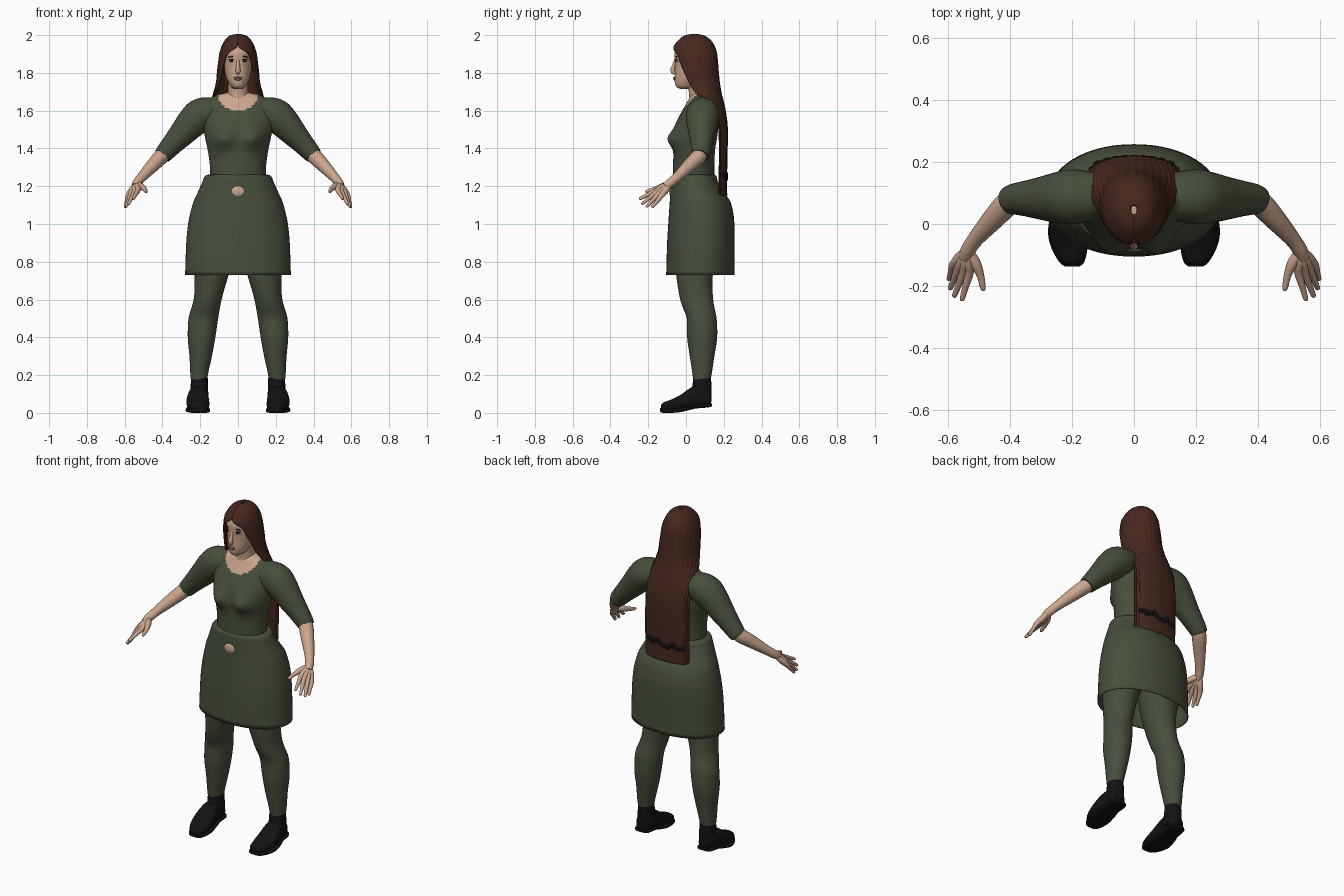
import bpy, bmesh, math, random
from mathutils import Vector

random.seed(4)
if "Cube" in bpy.data.objects:
    bpy.data.objects.remove(bpy.data.objects["Cube"], do_unlink=True)


def material(name, r, g, b):
    m = bpy.data.materials.new(name)
    m.use_nodes = True
    m.diffuse_color = (r, g, b, 1)
    bsdf = next(n for n in m.node_tree.nodes if n.type == "BSDF_PRINCIPLED")
    bsdf.inputs["Base Color"].default_value = (r, g, b, 1)
    bsdf.inputs["Roughness"].default_value = 0.8
    return m


GREEN = material("olive cloth", 0.064, 0.078, 0.046)
SKIN = material("skin", 0.60, 0.38, 0.27)
HAIR = material("brown hair", 0.062, 0.021, 0.013)
BLACK = material("black leather", 0.006, 0.006, 0.007)
WHITE = material("eye white", 0.55, 0.5, 0.46)
LIPS = material("lips", 0.38, 0.17, 0.13)


def smooth_keys(keys, sub):
    """Catmull-Rom interpolation of a list of number tuples."""
    out = []
    for i in range(len(keys) - 1):
        a, b, c, d = (keys[min(max(j, 0), len(keys) - 1)] for j in range(i - 1, i + 3))
        for s in range(sub):
            t = s / sub
            out.append([q + 0.5 * t * (r - p + t * (2 * p - 5 * q + 4 * r - e + t * (3 * (q - r) + e - p)))
                        for p, q, r, e in zip(a, b, c, d)])
    return out + [list(keys[-1])]


def skin_rings(name, rings, mats, closed=True, caps=True):
    """Join rings of points into one surface."""
    bm = bmesh.new()
    rows = [[bm.verts.new(p) for p in ring] for ring in rings]
    n = len(rows[0])
    for a, b in zip(rows, rows[1:]):
        for i in range(n if closed else n - 1):
            j = (i + 1) % n
            bm.faces.new((a[i], a[j], b[j], b[i]))
    if caps:
        bm.faces.new(rows[0])
        bm.faces.new(rows[-1])
    bmesh.ops.recalc_face_normals(bm, faces=bm.faces)
    return finish(name, bm, mats)


def finish(name, bm, mats):
    mesh = bpy.data.meshes.new(name)
    bm.to_mesh(mesh)
    bm.free()
    for m in mats:
        mesh.materials.append(m)
    ob = bpy.data.objects.new(name, mesh)
    bpy.context.collection.objects.link(ob)
    return ob


def loft(name, keys, mat, side=1, n=40, sub=4, power=1.0, along_y=False, caps=True, shape=None):
    """Keys are (station, x0, x1, b0, b1); stations run along z, or along y."""
    rings = []
    for t, x0, x1, b0, b1 in smooth_keys(keys, sub):
        ring = []
        for i in range(n):
            c, s = math.cos(math.tau * i / n), math.sin(math.tau * i / n)
            a = (x0 + x1) / 2 + (x1 - x0) / 2 * math.copysign(abs(c) ** power, c)
            b = (b0 + b1) / 2 + (b1 - b0) / 2 * math.copysign(abs(s) ** power, s)
            p = Vector((a * side, t, b) if along_y else (a * side, b, t))
            ring.append(shape(p) if shape else p)
        rings.append(ring)
    return skin_rings(name, rings, [mat], caps=caps)


def body(keys):
    """Symmetric loft keys from (z, half width, front, back)."""
    return [(z, -w, w, f, b) for z, w, f, b in keys]


def tube(name, keys, mat, side=1, n=20, sub=5):
    """Tapered round limb through (x, y, z, radius) keys."""
    pts = smooth_keys(keys, sub)
    cs = [Vector(p[:3]) for p in pts]
    rings = []
    for i, p in enumerate(pts):
        t = (cs[min(i + 1, len(cs) - 1)] - cs[max(i - 1, 0)]).normalized()
        u = t.cross(Vector((0, 1, 0))).normalized()
        v = t.cross(u)
        ring = [cs[i] + p[3] * (u * math.cos(math.tau * k / n) + v * math.sin(math.tau * k / n))
                for k in range(n)]
        rings.append([(q.x * side, q.y, q.z) for q in ring])
    return skin_rings(name, rings, [mat])


def blob(name, loc, size, mat, tilt=0.0):
    bm = bmesh.new()
    bmesh.ops.create_uvsphere(bm, u_segments=20, v_segments=12, radius=1)
    ob = finish(name, bm, [mat])
    ob.location, ob.scale, ob.rotation_euler = loc, size, (0, tilt, 0)
    return ob


# Shirt body with bust, skin showing inside the round neckline
def bust(p):
    if p.y < 0.04:
        d = ((abs(p.x) - 0.08) / 0.055) ** 2 + ((p.z - 1.45) / 0.055) ** 2
        p.y -= 0.042 * math.exp(-d)
    return p


shirt = loft("shirt", body([
    (1.23, .147, -.07, .15), (1.32, .15, -.068, .15), (1.40, .162, -.066, .155),
    (1.46, .175, -.066, .165), (1.53, .186, -.055, .172), (1.60, .188, -.02, .172),
    (1.65, .17, .008, .16), (1.68, .12, .025, .14), (1.695, .06, .04, .12)]),
    GREEN, n=96, sub=8, shape=bust)
shirt.data.materials.append(SKIN)
for f in shirt.data.polygons:
    c = f.center
    if c.y < 0.1 and (c.x / .105) ** 2 + ((c.z - 1.68) / .08) ** 2 < 1:
        f.material_index = 1

# Skirt: open at the hem, turned in at the waist
skirt = loft("skirt", body([
    (.73, .28, -.105, .256), (.9, .274, -.1, .257), (1.0, .264, -.094, .256),
    (1.06, .252, -.09, .25), (1.12, .235, -.086, .234), (1.17, .212, -.083, .2),
    (1.22, .19, -.081, .17), (1.255, .174, -.078, .16), (1.262, .145, -.06, .14)]),
    GREEN, n=64, sub=5, power=.94, caps=False)
wall = skirt.modifiers.new("cloth", "SOLIDIFY")
wall.thickness, wall.offset = 0.004, -1
blob("belly_patch", (0, -.077, 1.173), (.036, .012, .03), SKIN)

# Neck and head
loft("neck", body([(1.60, .075, .01, .14), (1.65, .062, .015, .13), (1.70, .054, .015, .125),
                   (1.77, .054, .0, .12)]), SKIN)
loft("head", body([
    (1.715, .02, -.03, .03), (1.727, .037, -.052, .06), (1.755, .054, -.06, .09),
    (1.79, .066, -.059, .12), (1.83, .072, -.058, .135), (1.87, .075, -.06, .14),
    (1.91, .074, -.06, .135), (1.95, .058, -.04, .12), (1.975, .03, 0, .09)]), SKIN)
tube("nose", [(0, -.052, 1.88, .007), (0, -.06, 1.85, .009), (0, -.07, 1.82, .012),
              (0, -.068, 1.805, .012), (0, -.056, 1.797, .008)], SKIN, n=14)
blob("upper_lip", (0, -.06, 1.775), (.023, .008, .005), LIPS)
blob("lower_lip", (0, -.06, 1.766), (.02, .008, .006), LIPS)
for side, tag in ((1, "left"), (-1, "right")):
    blob(tag + "_eye", (.033 * side, -.046, 1.863), (.014, .009, .007), WHITE)
    blob(tag + "_iris", (.033 * side, -.053, 1.863), (.0065, .004, .0065), BLACK)
    blob(tag + "_lashes", (.034 * side, -.05, 1.87), (.017, .007, .003), BLACK, .1 * side)
    blob(tag + "_eyebrow", (.034 * side, -.05, 1.886), (.02, .007, .003), HAIR, .12 * side)

# Long hair: a cap whose front opens for the face, then a sheet down the back
rings = []
for z, w, f, b, gap in smooth_keys([
        (2.0, .01, .03, .06, 0), (1.99, .045, -.01, .1, 0), (1.965, .068, -.04, .13, 0),
        (1.935, .083, -.062, .148, 6), (1.90, .093, -.064, .158, 36), (1.85, .1, -.06, .163, 47),
        (1.80, .105, -.05, .167, 55), (1.75, .11, -.04, .172, 63), (1.69, .125, -.015, .182, 74),
        (1.64, .138, .02, .195, 92), (1.58, .146, .06, .207, 106), (1.5, .15, .08, .215, 112),
        (1.35, .15, .1, .213, 110), (1.2, .145, .11, .21, 106), (1.15, .14, .11, .213, 104)], 4):
    ring = []
    for i in range(81):
        a = math.radians(max(gap, 0) + (360 - 2 * max(gap, 0)) * i / 80)
        strand = 1 + .012 * math.sin(i * 1.3) * min(1, (2 - z) * 8)
        ring.append((w * strand * math.sin(a), (f + b) / 2 - (b - f) / 2 * strand * math.cos(a), z))
    rings.append(ring)
hair = skin_rings("long_hair", rings, [HAIR], closed=False, caps=False)
wall = hair.modifiers.new("thickness", "SOLIDIFY")
wall.thickness, wall.offset = 0.012, 0

# Ragged dark band across the hair ends
for i in range(9):
    x = -.112 + .028 * i
    y = .16 + .054 * math.sqrt(1 - (x / .15) ** 2)
    blob("hair_tatter", (x, y, 1.25 + random.uniform(-.012, .012)),
         (.019, .009, random.uniform(.014, .026)), BLACK, random.uniform(-.6, .6))

for side, tag in ((1, "left"), (-1, "right")):
    # Sleeve with cuff, forearm and hand
    tube(tag + "_sleeve", [(.1, .09, 1.595, .072), (.19, .088, 1.58, .088), (.24, .085, 1.54, .083),
                           (.29, .083, 1.485, .071), (.345, .082, 1.425, .058),
                           (.385, .08, 1.38, .05), (.4, .075, 1.362, .046)], GREEN, side, n=32)
    tube(tag + "_forearm", [(.37, .085, 1.395, .036), (.405, .068, 1.358, .04), (.45, .02, 1.312, .036),
                            (.51, -.048, 1.247, .026), (.535, -.085, 1.216, .024),
                            (.545, -.11, 1.198, .02)], SKIN, side)
    for name, knuckle, tip in (
            ("index", (.53, -.157, 1.178), (.555, -.247, 1.132)),
            ("middle", (.549, -.156, 1.167), (.58, -.235, 1.105)),
            ("ring", (.567, -.147, 1.156), (.593, -.21, 1.09)),
            ("little", (.582, -.132, 1.147), (.597, -.18, 1.088))):
        k, e = Vector(knuckle), Vector(tip)
        wrist = Vector((.535, -.08, 1.218)).lerp(k, .15)
        tube(f"{tag}_{name}_finger", [(*wrist, .014), (*wrist.lerp(k, .5), .018), (*k, .014),
                                      (*k.lerp(e, .5), .0105), (*k.lerp(e, .93), .008),
                                      (*e, .003)], SKIN, side, n=12)
    tube(tag + "_thumb", [(.533, -.09, 1.21, .016), (.512, -.125, 1.198, .018),
                          (.495, -.165, 1.185, .0125), (.487, -.205, 1.173, .009),
                          (.485, -.215, 1.17, .004)], SKIN, side, n=12)

    # Leg in hose
    loft(tag + "_leg", [
        (.15, .165, .245, .04, .125), (.2, .16, .252, .035, .135), (.3, .138, .257, .02, .15),
        (.4, .12, .266, .006, .165), (.5, .105, .262, .004, .162), (.56, .095, .245, -.018, .15),
        (.62, .082, .232, -.035, .142), (.73, .05, .23, -.052, .142), (.85, .02, .24, -.06, .17),
        (1.0, .005, .24, -.06, .2)], GREEN, side)

    # Shoe: ankle collar, upper, sole and heel
    loft(tag + "_shoe_collar", [(.06, .155, .255, .02, .135), (.12, .158, .252, .03, .135),
                                (.16, .16, .25, .036, .134), (.185, .16, .25, .038, .132)], BLACK, side)
    loft(tag + "_shoe_upper", [
        (-.132, .175, .222, .015, .04), (-.12, .163, .238, .01, .055), (-.08, .153, .262, .008, .07),
        (-.03, .152, .273, .014, .095), (.02, .156, .268, .02, .13), (.06, .162, .258, .024, .145),
        (.11, .165, .25, .028, .13), (.132, .178, .238, .032, .1)], BLACK, side, power=.8, along_y=True)
    loft(tag + "_shoe_sole", [
        (-.137, .175, .222, .006, .026), (-.122, .16, .241, .0, .024), (-.08, .15, .265, .0, .022),
        (-.03, .148, .277, .004, .026), (.03, .155, .27, .018, .036), (.045, .158, .265, .022, .04),
        (.055, .16, .262, .024, .045), (.12, .162, .254, .03, .05), (.138, .176, .24, .034, .05)],
        BLACK, side, power=.5, along_y=True)

# Smooth shading with crisp rims
bpy.ops.object.select_all(action="DESELECT")
for ob in bpy.context.scene.objects:
    if ob.type == "MESH":
        ob.select_set(True)
        bpy.context.view_layer.objects.active = ob
bpy.ops.object.shade_smooth_by_angle(angle=math.radians(50))
